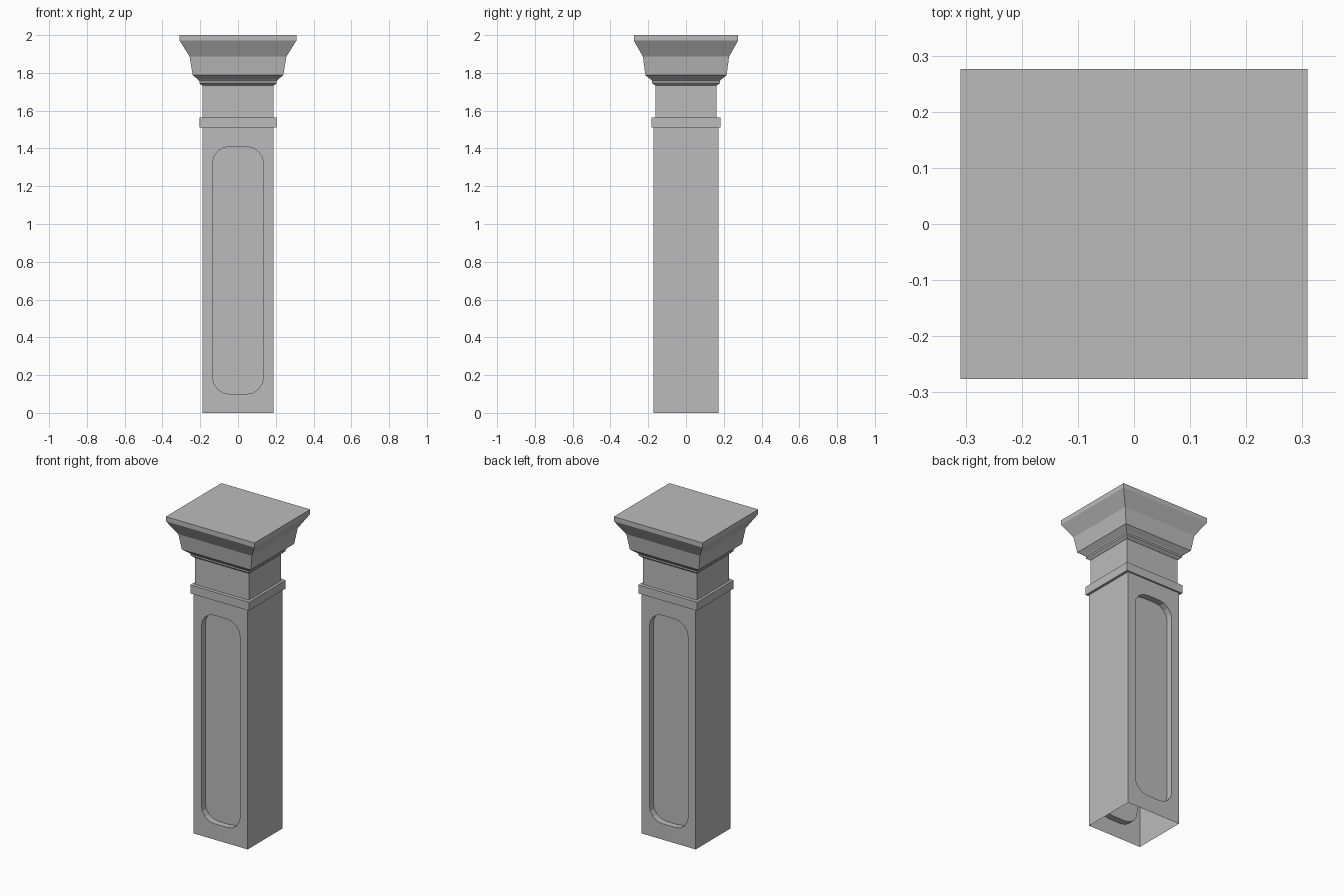
import bpy, bmesh, math
from mathutils import Matrix, Vector

cube = bpy.data.objects.get("Cube")
if cube:
    bpy.data.objects.remove(cube, do_unlink=True)

stone = bpy.data.materials.new("grey_stone")
stone.use_nodes = True
GREY = (0.5, 0.5, 0.5, 1)
stone.diffuse_color = GREY
stone.node_tree.nodes["Principled BSDF"].inputs["Base Color"].default_value = GREY


def finish(name, bm):
    bmesh.ops.recalc_face_normals(bm, faces=bm.faces)
    mesh = bpy.data.meshes.new(name)
    bm.to_mesh(mesh)
    bm.free()
    mesh.materials.append(stone)
    obj = bpy.data.objects.new(name, mesh)
    bpy.context.collection.objects.link(obj)
    return obj


def stacked(name, sections):
    """Closed solid through rectangles given as (half x, half y, z)."""
    bm = bmesh.new()
    rings = [[bm.verts.new((sx * hx, sy * hy, z))
              for sx, sy in ((-1, -1), (1, -1), (1, 1), (-1, 1))]
             for hx, hy, z in sections]
    for a, b in zip(rings, rings[1:]):
        for i in range(4):
            j = (i + 1) % 4
            bm.faces.new((a[i], a[j], b[j], b[i]))
    bm.faces.new(rings[0][::-1])
    bm.faces.new(rings[-1])
    return finish(name, bm)


def rounded_outline(half, low, high, radius, steps):
    """Points (x, z) of an upright rectangle with rounded corners."""
    pts = []
    corners = ((1, high), (-1, high), (-1, low), (1, low))
    for k, (side, z) in enumerate(corners):
        cx = side * (half - radius)
        cz = z - radius if z == high else z + radius
        for s in range(steps + 1):
            a = math.pi / 2 * (k + s / steps)
            pts.append((cx + radius * math.cos(a), cz + radius * math.sin(a)))
    return pts


def loop_edges(bm, verts):
    return [bm.edges.new((v, verts[(i + 1) % len(verts)]))
            for i, v in enumerate(verts)]


# Hollow shaft, open below, with a sunk panel on front and back
HX, HY, TOP, DEPTH = 0.188, 0.172, 1.51, 0.04
bm = bmesh.new()
outline = rounded_outline(0.135, 0.1, 1.41, 0.09, 4)
outer = [bm.verts.new((x, -HY, z))
         for x, z in ((-HX, 0), (HX, 0), (HX, TOP), (-HX, TOP))]
rim = [bm.verts.new((x, -HY, z)) for x, z in outline]
floor = [bm.verts.new((x, DEPTH - HY, z)) for x, z in outline]
edges = loop_edges(bm, outer) + loop_edges(bm, rim)
bmesh.ops.triangle_fill(bm, edges=edges, use_beauty=True, normal=Vector((0, -1, 0)))
for i in range(len(rim)):
    j = (i + 1) % len(rim)
    bm.faces.new((rim[i], rim[j], floor[j], floor[i]))
bm.faces.new(floor)
# Side wall, then the half turn that completes the shaft
wall = [bm.verts.new((HX, y, z))
        for y, z in ((-HY, 0), (HY, 0), (HY, TOP), (-HY, TOP))]
bm.faces.new(wall)
copy = bmesh.ops.duplicate(bm, geom=bm.verts[:] + bm.edges[:] + bm.faces[:])
bmesh.ops.rotate(bm, cent=(0, 0, 0), matrix=Matrix.Rotation(math.pi, 3, 'Z'),
                 verts=[g for g in copy["geom"] if isinstance(g, bmesh.types.BMVert)])
bmesh.ops.remove_doubles(bm, verts=bm.verts, dist=0.0001)
finish("shaft", bm)

# Band, neck and moulded capital
stacked("band", [(0.204, 0.183, 1.51), (0.204, 0.183, 1.563)])
stacked("neck", [(0.188, 0.161, 1.563), (0.188, 0.161, 1.732)])
stacked("capital", [
    (0.189, 0.162, 1.732),
    (0.204, 0.180, 1.746),
    (0.204, 0.180, 1.757),
    (0.212, 0.187, 1.765),
    (0.240, 0.215, 1.788),
    (0.256, 0.228, 1.886),
    (0.309, 0.276, 1.971),
    (0.309, 0.276, 2.0),
])
